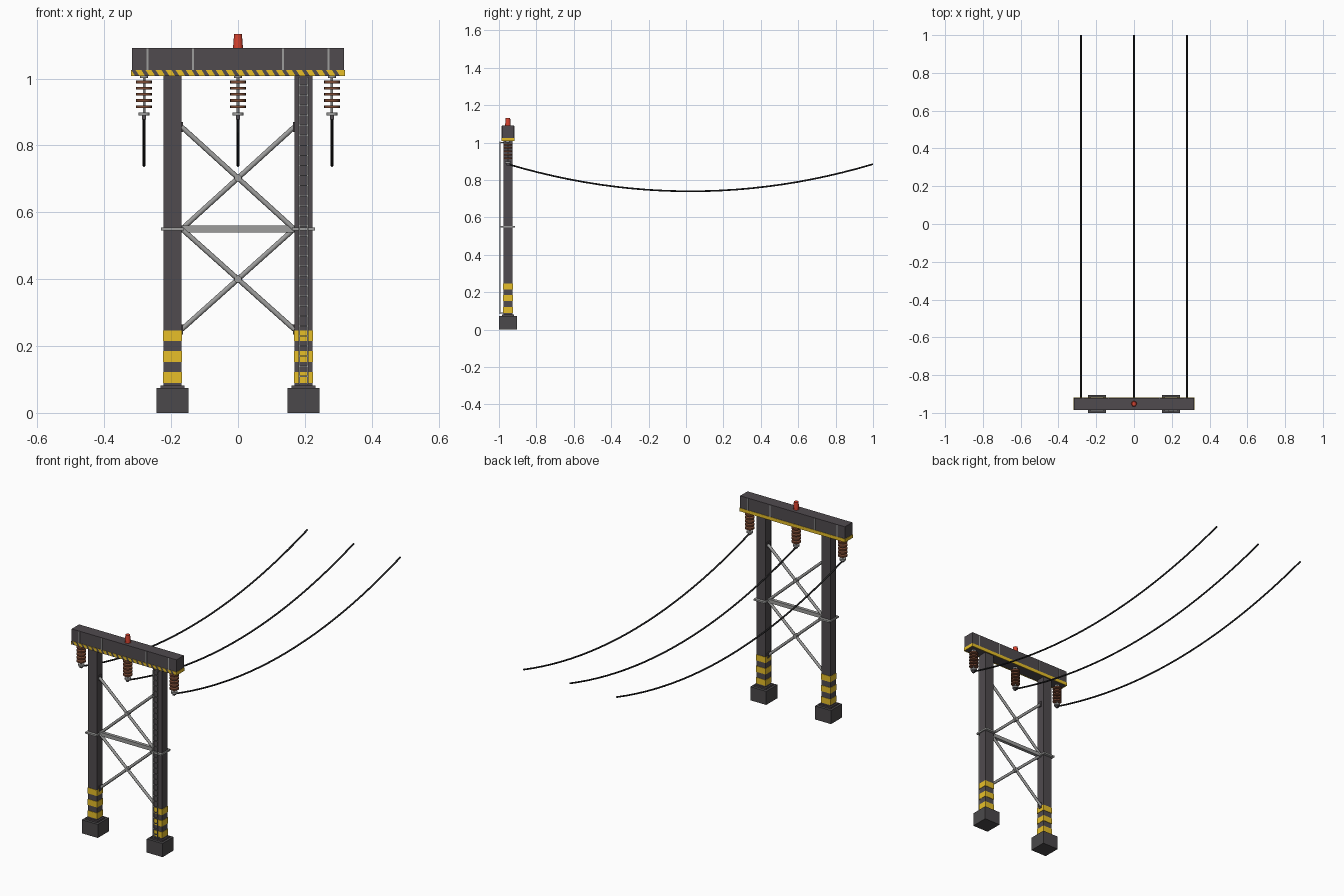
import bpy, bmesh, math
from mathutils import Vector

cube = bpy.data.objects.get("Cube")
if cube:
    bpy.data.objects.remove(cube, do_unlink=True)


def material(name, r, g, b):
    m = bpy.data.materials.new(name)
    m.use_nodes = True
    m.diffuse_color = (r, g, b, 1)
    m.node_tree.nodes["Principled BSDF"].inputs["Base Color"].default_value = (r, g, b, 1)
    return m


DARK = material("dark steel", 0.08, 0.07, 0.077)
CONCRETE = material("concrete", 0.07, 0.066, 0.069)
YELLOW = material("warning yellow", 0.8, 0.52, 0.022)
GREY = material("galvanised grey", 0.34, 0.34, 0.335)
BROWN = material("brown ceramic", 0.2, 0.068, 0.033)
RED = material("beacon red", 0.68, 0.055, 0.028)
BLACK = material("cable black", 0.02, 0.02, 0.021)

Y = -0.952      # depth plane of the gantry
LEG = 0.196     # leg offset from centre


def add_object(name, bm, mat):
    bmesh.ops.recalc_face_normals(bm, faces=bm.faces)
    mesh = bpy.data.meshes.new(name)
    bm.to_mesh(mesh)
    bm.free()
    mesh.materials.append(mat)
    obj = bpy.data.objects.new(name, mesh)
    bpy.context.collection.objects.link(obj)
    return obj


def box(name, centre, size, mat):
    bm = bmesh.new()
    bmesh.ops.create_cube(bm, size=1)
    for v in bm.verts:
        v.co = Vector(c + s * p for c, s, p in zip(centre, size, v.co))
    return add_object(name, bm, mat)


def cone(name, a, b, r1, r2, mat, sides=12):
    """Tapered cylinder running from point a to point b."""
    a, b = Vector(a), Vector(b)
    bm = bmesh.new()
    bmesh.ops.create_cone(bm, cap_ends=True, segments=sides, radius1=r1, radius2=r2,
                          depth=(b - a).length)
    obj = add_object(name, bm, mat)
    obj.location = (a + b) / 2
    obj.rotation_euler = (b - a).to_track_quat('Z', 'Y').to_euler()
    if sides > 6:
        for p in obj.data.polygons:
            p.use_smooth = len(p.vertices) == 4
    return obj


# Legs with footings, warning bands and collars
for side, sx in (("left", 1), ("right", -1)):
    x = sx * LEG
    box(side + "_footing", (x, Y, 0.037), (0.096, 0.096, 0.074), CONCRETE)
    box(side + "_base_plate", (x, Y, 0.078), (0.072, 0.066, 0.008), DARK)
    box(side + "_leg", (x, Y, 0.545), (0.055, 0.048, 0.93), DARK)
    for i in range(3):
        box(f"{side}_warning_band_{i + 1}", (x, Y, 0.106 + i * 0.0625),
            (0.058, 0.052, 0.032), YELLOW)
    box(side + "_collar", (x, Y, 0.55), (0.068, 0.078, 0.009), GREY)
    for z in (0.25, 0.855):
        box(f"{side}_gusset", (sx * 0.167, Y, z), (0.006, 0.02, 0.03), DARK)

# Cross bracing
box("middle_strut", (0, Y, 0.55), (0.336, 0.018, 0.02), GREY)
for low, high in ((0.25, 0.55), (0.55, 0.855)):
    for s in (-1, 1):
        cone("diagonal_brace", (-s * 0.168, Y + s * 0.004, low),
             (s * 0.168, Y + s * 0.004, high), 0.0075, 0.0075, GREY, 8)
    mid = (low + high) / 2
    cone("brace_hub", (0, Y - 0.012, mid), (0, Y + 0.012, mid), 0.011, 0.011, GREY)

# Crossbeam with ribs
box("crossbeam", (0, Y, 1.051), (0.634, 0.064, 0.082), DARK)
for x in (-0.27, -0.135, 0.135, 0.27):
    for s in (-1, 1):
        box("beam_rib", (x, Y + s * 0.0325, 1.058), (0.006, 0.003, 0.064), GREY)

# Warning strips round the beam, with slanted dark stripes on the front
for s in (-1, 1):
    box("warning_strip", (0, Y + s * 0.0325, 1.017), (0.639, 0.003, 0.018), YELLOW)
    box("end_warning_strip", (s * 0.318, Y, 1.017), (0.003, 0.064, 0.018), YELLOW)
bm = bmesh.new()
for i in range(21):
    x = -0.308 + i * 0.03
    y = Y - 0.0346
    bm.faces.new([bm.verts.new((px, y, pz)) for px, pz in (
        (x, 1.008), (x + 0.013, 1.008), (x + 0.001, 1.026), (x - 0.011, 1.026))])
add_object("warning_stripes", bm, DARK)

# Beacon
cone("beacon_base", (0, Y, 1.09), (0, Y, 1.101), 0.015, 0.0145, RED)
cone("beacon_lamp", (0, Y, 1.101), (0, Y, 1.133), 0.014, 0.0118, RED)

# Insulator strings and sagging cables
for side, x in (("right", -0.281), ("middle", 0), ("left", 0.281)):
    cone(side + "_hanger", (x, Y, 1.002), (x, Y, 1.01), 0.012, 0.012, GREY)
    cone(side + "_insulator_core", (x, Y, 0.89), (x, Y, 1.005), 0.0038, 0.0038, GREY)
    for i in range(5):
        z = 0.99 - i * 0.0186
        cone(f"{side}_insulator_disc_{i + 1}", (x, Y, z - 0.004), (x, Y, z + 0.004),
             0.0235, 0.0235, BROWN, 16)
    cone(side + "_clamp_cap", (x, Y, 0.889), (x, Y, 0.898), 0.016, 0.016, GREY)
    box(side + "_clamp", (x, Y, 0.884), (0.011, 0.016, 0.012), DARK)
    curve = bpy.data.curves.new(side + "_cable", 'CURVE')
    curve.dimensions = '3D'
    curve.bevel_depth = 0.0045
    curve.bevel_resolution = 2
    curve.use_fill_caps = True
    spline = curve.splines.new('POLY')
    spline.points.add(24)
    for i, p in enumerate(spline.points):
        t = i / 12 - 1
        p.co = (x, 0.024 + t * 0.976, 0.74 + 0.145 * t * t, 1)
    curve.materials.append(BLACK)
    bpy.context.collection.objects.link(bpy.data.objects.new(side + "_cable", curve))

# Ladder on the front of the left leg
for s in (-1, 1):
    box("ladder_rail", (LEG + s * 0.0125, -0.994, 0.545), (0.004, 0.005, 0.92), GREY)
    for z in (0.09, 1.0):
        box("ladder_bracket", (LEG + s * 0.0125, -0.985, z), (0.003, 0.016, 0.005), GREY)
for i in range(30):
    box(f"ladder_rung_{i + 1}", (LEG, -0.994, 0.11 + i * 0.03), (0.022, 0.003, 0.004), GREY)
